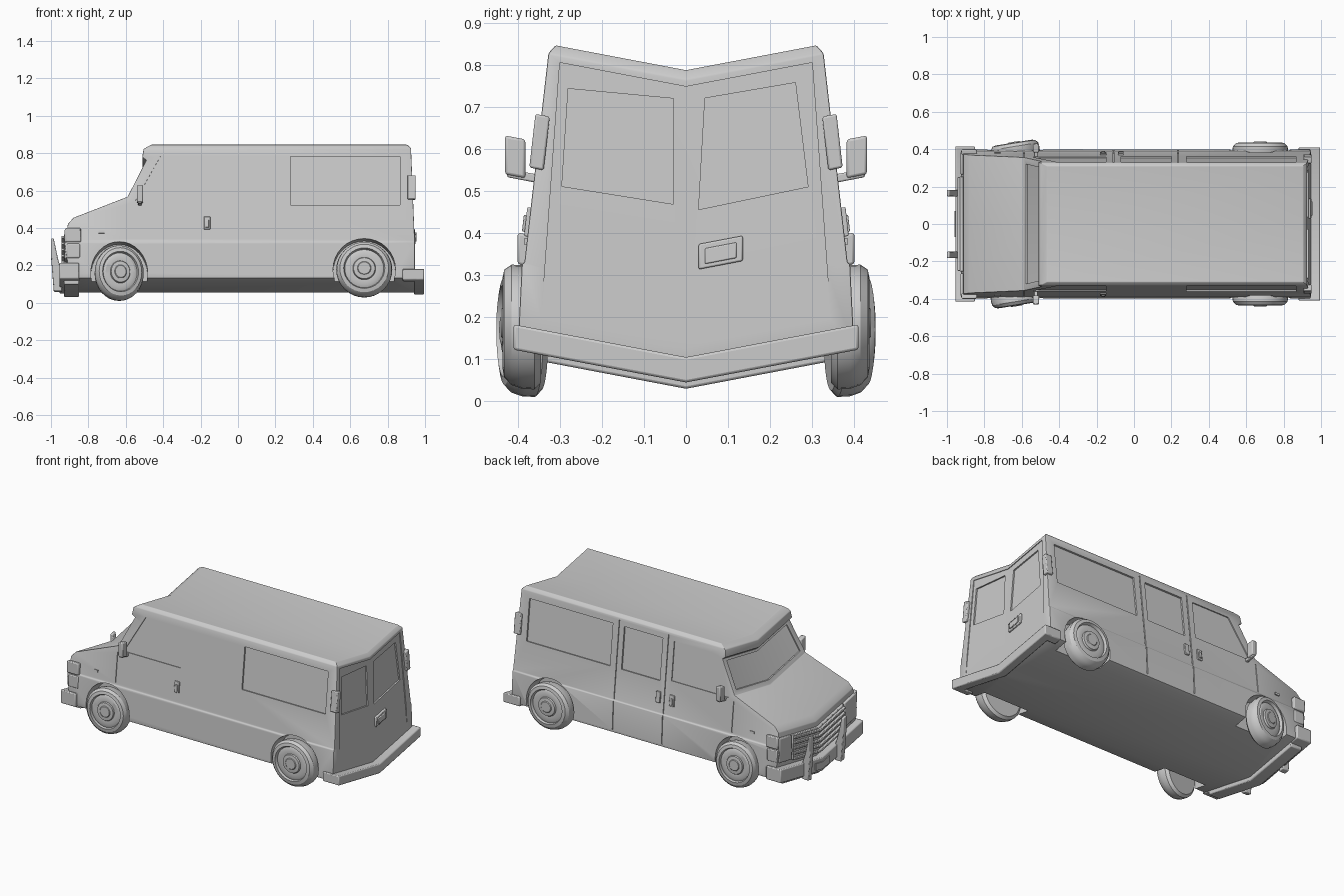
import bpy, bmesh, math
from mathutils import Vector, Matrix

cube = bpy.data.objects.get("Cube")
if cube:
    bpy.data.objects.remove(cube, do_unlink=True)

grey = bpy.data.materials.new("plain_grey")
grey.use_nodes = True
tone = (0.6, 0.6, 0.6, 1)
grey.diffuse_color = tone
grey.node_tree.nodes["Principled BSDF"].inputs["Base Color"].default_value = tone

LIFT = 0.19   # every part rises toward its sides, giving the V-shaped cross-section
WALL = [(0.05, 0.400), (0.252, 0.390), (0.257, 0.384), (0.765, 0.327), (0.79, 0.308)]


def wall(z):
    """Half width of the body at a height."""
    for (z0, w0), (z1, w1) in zip(WALL, WALL[1:]):
        if z <= z1:
            return w0 + (w1 - w0) * (z - z0) / (z1 - z0)
    return WALL[-1][1]


def cut(bm, co, no):
    bmesh.ops.bisect_plane(bm, geom=bm.verts[:] + bm.edges[:] + bm.faces[:],
                           dist=1e-5, plane_co=co, plane_no=no)


def finish(name, bm, bevel=0):
    """Split on the centre line, lift the sides and make the object."""
    cut(bm, (0, 0, 0), (0, 1, 0))
    for v in bm.verts:
        v.co.z += LIFT * abs(v.co.y)
    bmesh.ops.recalc_face_normals(bm, faces=bm.faces[:])
    me = bpy.data.meshes.new(name)
    bm.to_mesh(me)
    bm.free()
    me.materials.append(grey)
    ob = bpy.data.objects.new(name, me)
    bpy.context.collection.objects.link(ob)
    if bevel:
        mod = ob.modifiers.new("edge", "BEVEL")
        mod.width, mod.segments = bevel, 2
        mod.limit_method, mod.angle_limit = "ANGLE", math.radians(30)
    return ob


def prism(bm, points, place, d0, d1):
    """Solid between two depths of a surface given by place(u, v, depth)."""
    a = [bm.verts.new(place(u, v, d0)) for u, v in points]
    b = [bm.verts.new(place(u, v, d1)) for u, v in points]
    bm.faces.new(a)
    bm.faces.new(b[::-1])
    for i in range(len(a)):
        j = (i + 1) % len(a)
        bm.faces.new((a[i], b[i], b[j], a[j]))


def rect(u0, u1, v0, v1):
    return [(u0, v0), (u1, v0), (u1, v1), (u0, v1)]


def on_side(s):
    return lambda u, v, d: (u, s * (wall(v) + d), v)


def on_rear(u, v, d):
    return (0.945 - 0.02 * (v - 0.257) / 0.51 + d, u, v)


def on_windscreen(u, v, d):
    return (-0.59 + 0.5 * (v - 0.5) - d, u, v)


def on_section(u, v, d):
    return (u, d, v)


def solid(name, points, place, d0, d1, bevel=0):
    bm = bmesh.new()
    prism(bm, points, place, d0, d1)
    return finish(name, bm, bevel)


def box(name, x0, x1, y0, y1, z0, z1, bevel=0.006):
    return solid(name, rect(x0, x1, z0, z1), on_section, y0, y1, bevel)


# Body shell: side profile widened to the wall shape
profile = [(-0.90, 0.07), (-0.925, 0.22), (-0.91, 0.35), (-0.88, 0.385), (-0.59, 0.50),
           (-0.49, 0.70), (-0.512, 0.715), (-0.505, 0.76), (-0.465, 0.787), (0.905, 0.787),
           (0.925, 0.765), (0.945, 0.257), (0.945, 0.055), (-0.85, 0.055)]
bm = bmesh.new()
prism(bm, profile, on_section, -1, 1)
for z, w in WALL[1:-1]:
    cut(bm, (0, 0, z), (0, 0, 1))
for v in bm.verts:
    v.co.y = math.copysign(wall(v.co.z), v.co.y)
body = finish("van_body", bm, 0.012)

# Recesses for windows, seams and wheel arches
cutters = []


def recess(points, place, depth=0.01):
    cutters.append(solid("cutter", points, place, -depth, 0.03))


FRONT_AXLE, REAR_AXLE = (-0.635, 0.085), (0.675, 0.103)
for s in (-1, 1):
    side = on_side(s)
    recess([(-0.55, 0.475), (-0.15, 0.475), (-0.15, 0.72), (-0.415, 0.72)], side, 0.006)
    recess(rect(0.28, 0.865, 0.455, 0.72), side)
    recess(rect(-0.592, -0.586, 0.27, 0.46), side, 0.005)
    for x, z in (FRONT_AXLE, REAR_AXLE):
        r = 0.152 if x < 0 else 0.167
        ring = [(x + r * math.cos(i * math.tau / 32), z + 0.168 * math.sin(i * math.tau / 32))
                for i in range(32)]
        cutters.append(solid("cutter", ring, on_section, s * 0.31, s * 0.6))
left = on_side(1)
recess(rect(-0.07, 0.20, 0.455, 0.72), left)
for x in (-0.11, 0.235):
    recess(rect(x - 0.003, x + 0.003, 0.07, 0.25), left, 0.006)
    recess(rect(x - 0.003, x + 0.003, 0.26, 0.75), left, 0.006)
recess([(-0.32, 0.525), (0.32, 0.525), (0.30, 0.685), (-0.30, 0.685)], on_windscreen, 0.008)
recess([(-0.345, 0.115), (0.345, 0.115), (0.30, 0.748), (-0.30, 0.748)], on_rear, 0.005)
recess([(-0.295, 0.455), (-0.03, 0.463), (-0.03, 0.714), (-0.28, 0.69)], on_rear, 0.014)
recess([(0.03, 0.45), (0.29, 0.455), (0.26, 0.708), (0.045, 0.712)], on_rear, 0.014)

for c in cutters:
    c.hide_render = True
    mod = body.modifiers.new("recess", "BOOLEAN")
    mod.operation, mod.solver, mod.object = "DIFFERENCE", "EXACT", c
bpy.context.view_layer.update()
shaped = bpy.data.meshes.new_from_object(
    body.evaluated_get(bpy.context.evaluated_depsgraph_get()))
body.modifiers.clear()
body.data = shaped
for c in cutters:
    bpy.data.objects.remove(c, do_unlink=True)

# Wheels: a lathed tyre, rim and hub; the front pair is steered
TYRE = [(0, -0.045), (0.125, -0.045), (0.143, -0.03), (0.147, 0), (0.143, 0.025), (0.128, 0.042),
        (0.108, 0.046), (0.102, 0.03), (0.088, 0.036), (0.06, 0.034), (0.056, 0.044),
        (0.036, 0.046), (0.032, 0.05), (0, 0.05)]


def wheel(name, axle, s, steer, squash):
    bm = bmesh.new()
    vs = [bm.verts.new((r, 0, y * s)) for r, y in TYRE]
    edges = [bm.edges.new(p) for p in zip(vs, vs[1:])]
    bmesh.ops.spin(bm, geom=vs + edges, cent=(0, 0, 0), axis=(0, 0, 1),
                   angle=math.tau, steps=32, use_duplicate=False)
    bmesh.ops.remove_doubles(bm, verts=bm.verts[:], dist=1e-4)
    turn = (Matrix.Translation((axle[0], s * 0.39, axle[1])) @ Matrix.Rotation(steer, 4, "Z")
            @ Matrix.Diagonal((squash, 1, 1, 1)) @ Matrix.Rotation(-math.pi / 2, 4, "X"))
    bmesh.ops.transform(bm, matrix=turn, verts=bm.verts[:])
    finish(name, bm)


for s, label in ((-1, "right"), (1, "left")):
    side = on_side(s)
    wheel("front_wheel_" + label, FRONT_AXLE, s, 0.16, 0.9)
    wheel("rear_wheel_" + label, REAR_AXLE, s, 0, 1.02)

    # Bumper ends, guard bars and lamps
    box("rear_bumper_end_" + label, 0.88, 0.96, s * 0.36, s * 0.41, 0.045, 0.105)
    box("front_bumper_end_" + label, -0.945, -0.85, s * 0.35, s * 0.415, 0.05, 0.135)
    solid("guard_bar_" + label,
          [(-1.0, 0.31), (-0.985, 0.31), (-0.962, 0.2), (-0.94, 0.13), (-0.94, 0.03),
           (-0.985, 0.03), (-1.0, 0.22)], on_section, s * 0.148, s * 0.182, 0.005)
    box("headlamp_" + label, -0.928, -0.85, s * 0.265, s * 0.385, 0.165, 0.32)
    box("indicator_" + label, -0.922, -0.84, s * 0.37, s * 0.40, 0.25, 0.325)
    box("indicator_lower_" + label, -0.915, -0.845, s * 0.37, s * 0.398, 0.165, 0.242)
    solid("tail_lamp_" + label, rect(0.905, 0.95, 0.485, 0.615), side, -0.02, 0.014, 0.005)
    solid("side_marker_" + label, rect(-0.745, -0.715, 0.30, 0.315), side, -0.005, 0.006)

    # Mirrors and door handles
    solid("mirror_arm_" + label, rect(-0.535, -0.515, 0.452, 0.472), on_section,
          s * 0.34, s * 0.425, 0.004)
    box("mirror_" + label, -0.54, -0.508, s * 0.382, s * 0.43, 0.458, 0.55)
    solid("door_handle_" + label, rect(-0.182, -0.148, 0.32, 0.39), side, -0.005, 0.008, 0.003)
    solid("door_grip_" + label, rect(-0.174, -0.156, 0.33, 0.37), side, 0, 0.014, 0.002)
solid("sliding_door_handle", rect(-0.085, -0.055, 0.32, 0.39), left, -0.005, 0.01, 0.003)

# Bumpers, apron and grille
box("rear_bumper", 0.94, 0.995, -0.41, 0.41, 0.045, 0.105)
box("front_bumper", -0.955, -0.90, -0.415, 0.415, 0.05, 0.135)
box("front_apron", -0.93, -0.85, -0.36, 0.36, 0.03, 0.06)
box("number_plate", -0.96, -0.95, -0.07, 0.07, 0.065, 0.11, 0)
box("grille_back", -0.93, -0.90, -0.255, 0.255, 0.16, 0.32, 0.004)
for i in range(5):
    z = 0.165 + i * 0.033
    box("grille_slat_%d" % (i + 1), -0.945, -0.92, -0.25, 0.25, z, z + 0.014, 0.003)

# Rear door latch
solid("rear_latch_plate", rect(0.03, 0.135, 0.308, 0.368), on_rear, -0.01, 0.006, 0.004)
solid("rear_latch_grip", rect(0.045, 0.12, 0.318, 0.355), on_rear, 0, 0.013, 0.003)

# Smooth shading with kept edges
bpy.ops.object.select_all(action="DESELECT")
for ob in bpy.context.collection.objects:
    if ob.type == "MESH" and grey.name in ob.data.materials:
        ob.select_set(True)
        bpy.context.view_layer.objects.active = ob
bpy.ops.object.shade_smooth_by_angle(angle=math.radians(30))
